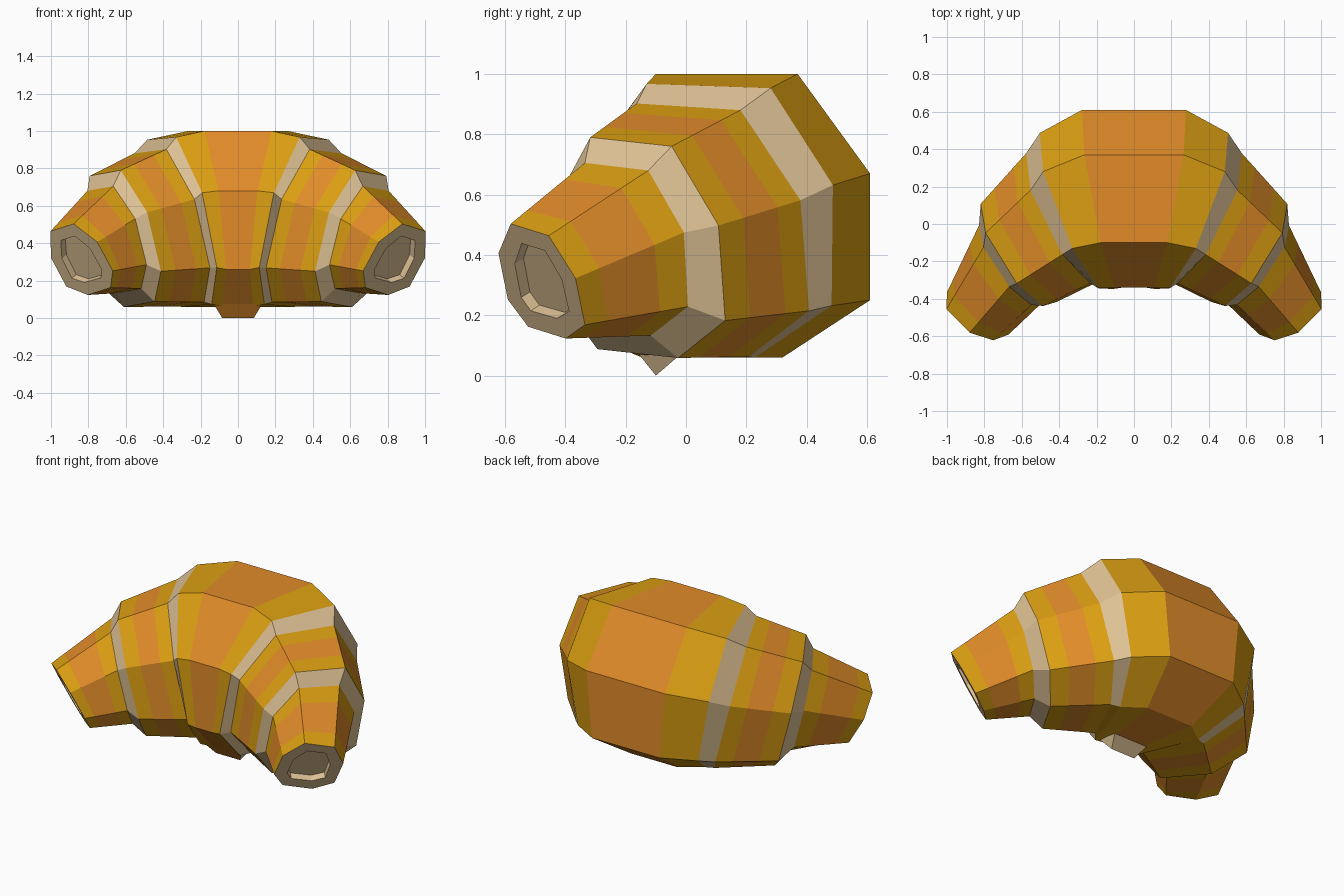
import bpy, bmesh
from mathutils import Vector

cube = bpy.data.objects.get("Cube")
if cube:
    bpy.data.objects.remove(cube, do_unlink=True)


def make_material(name, rgb):
    mat = bpy.data.materials.new(name)
    mat.use_nodes = True
    mat.diffuse_color = (*rgb, 1)
    mat.node_tree.nodes["Principled BSDF"].inputs["Base Color"].default_value = (*rgb, 1)
    return mat


MATERIALS = [make_material("baked_orange", (0.75, 0.26, 0.022)),
             make_material("golden_yellow", (0.71, 0.345, 0.006)),
             make_material("cream_dough", (0.74, 0.54, 0.30))]
ORANGE, YELLOW, CREAM = range(3)

# Eight-sided cross-section: (outward, upward), scaled and sheared by each frame
PROFILE = [(-.235, .5), (.235, .5), (.475, .17), (.475, -.25),
           (.185, -.44), (-.28, -.44), (-.475, -.24), (-.475, .18)]


def frame(centre, outward, upward):
    return [Vector(centre), Vector(outward), Vector(upward)]


def blend(a, b, t):
    return [p.lerp(q, t) for p, q in zip(a, b)]


# Frames along the left half, from the middle of the body to the tip
MIDDLE = frame((0, .135, .5), (0, 1, 0), (0, 0, 1))
CENTRE_BEND = frame((.174, .135, .5), (.184, 1, 0), (.096, 0, 1))
CENTRE_END = frame((.315, .07, .484), (.33, .874, -.03), (.186, .01, .952))
SIDE_START = frame((.37, .043, .455), (.363, .732, -.047), (.197, -.069, .872))
SIDE_END = frame((.622, -.156, .4), (.353, .574, -.063), (.176, -.053, .75))
TIP_START = frame((.664, -.214, .4), (.295, .447, -.053), (.144, -.032, .585))
TIP_END = frame((.842, -.481, .3), (.263, .268, -.084), (.197, -.074, .367))


def finish(name, bm, mirrored=True):
    mesh = bpy.data.meshes.new(name)
    bm.to_mesh(mesh)
    bm.free()
    for mat in MATERIALS:
        mesh.materials.append(mat)
    obj = bpy.data.objects.new(name, mesh)
    bpy.context.collection.objects.link(obj)
    if mirrored:
        obj.modifiers.new("Mirror", 'MIRROR').use_axis[0] = True
    return obj


def loft(name, frames, colours, capped=False, underside=None):
    """Skin the profile through the frames, one colour for each band."""
    bm = bmesh.new()
    rings = [[bm.verts.new(c + u * out + v * up) for u, v in PROFILE]
             for c, out, up in frames]
    count = len(PROFILE)
    for a, b, colour in zip(rings, rings[1:], colours):
        for j in range(count):
            k = (j + 1) % count
            face = bm.faces.new((a[j], b[j], b[k], a[k]))
            face.material_index = colour
            # The dough closes up along the bottom face
            if underside is not None and j == 4:
                face.material_index = underside
    if capped:
        # Cut end with a shallow hollow
        cap = bm.faces.new(rings[-1][::-1])
        cap.material_index = CREAM
        bm.normal_update()
        bmesh.ops.inset_region(bm, faces=[cap], thickness=.075)
        bmesh.ops.inset_region(bm, faces=[cap], thickness=.002, depth=-.04)
    return finish(name, bm)


def striped(start, end, first, second):
    return [start, blend(start, end, first), blend(start, end, second), end]


# Folds of the roll
loft("centre_fold", [MIDDLE, CENTRE_BEND, CENTRE_END], [ORANGE, YELLOW])
loft("side_folds", striped(SIDE_START, SIDE_END, .28, .7), [YELLOW, ORANGE, YELLOW])
loft("tip_folds", striped(TIP_START, TIP_END, .27, .78), [YELLOW, ORANGE, YELLOW], capped=True)

# Pale steps between the folds
loft("inner_seams", [CENTRE_END, SIDE_START], [CREAM], underside=YELLOW)
loft("outer_seams", [SIDE_END, TIP_START], [CREAM])

# Small tongue of dough hanging below the front of the centre fold
bm = bmesh.new()
left, right = [[bm.verts.new((side * x, y, z)) for x, y, z in
                ((.13, -.16, .075), (.085, -.1, 0), (.12, -.03, .06))] for side in (1, -1)]
bm.faces.new(left)
bm.faces.new(right[::-1])
for j in range(3):
    k = (j + 1) % 3
    bm.faces.new((left[j], right[j], right[k], left[k]))
bmesh.ops.recalc_face_normals(bm, faces=bm.faces)
for face in bm.faces:
    face.material_index = ORANGE if face.normal.y < -.4 else CREAM
finish("front_tongue", bm, mirrored=False)
